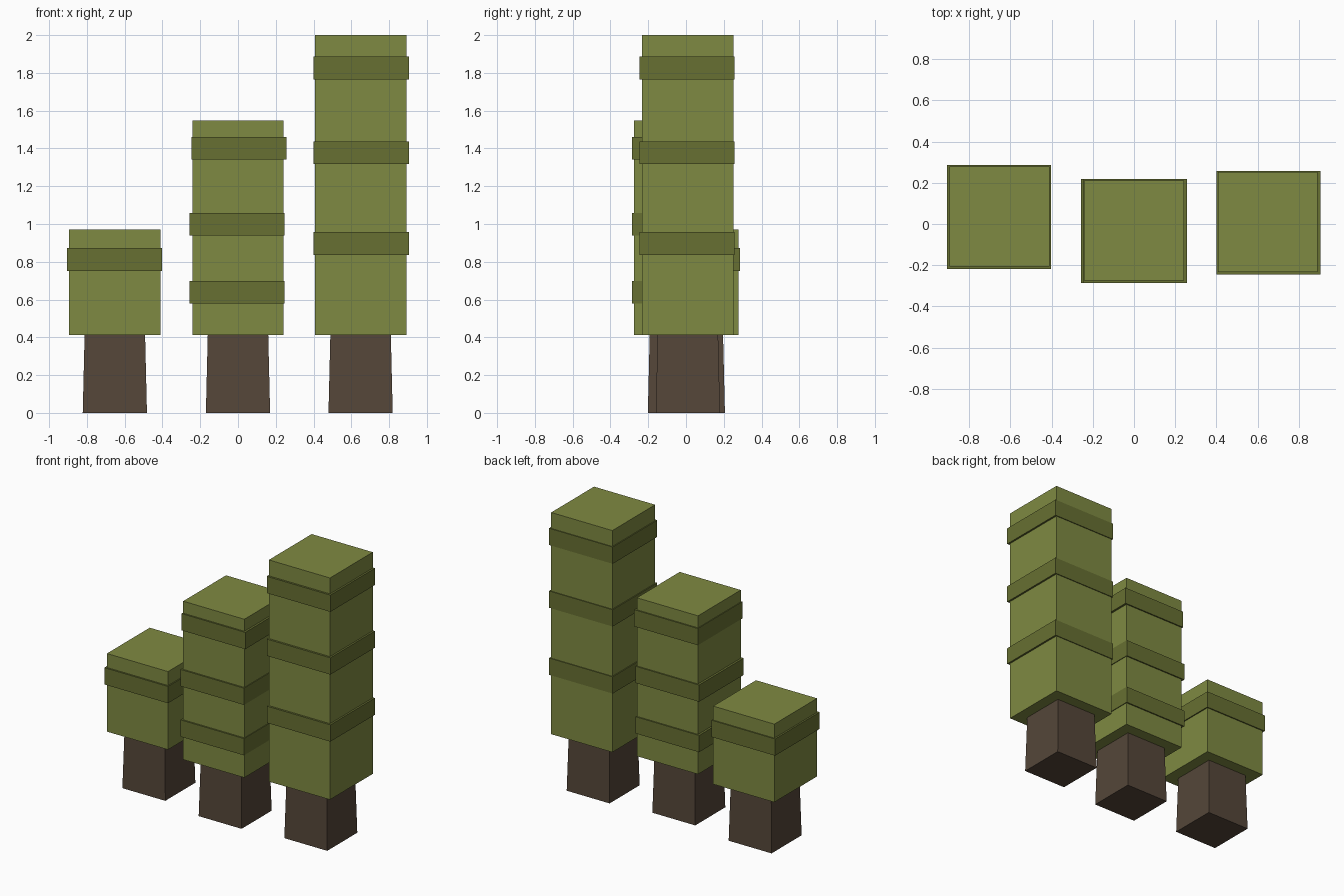
import bpy, bmesh

if "Cube" in bpy.data.objects:
    bpy.data.objects.remove(bpy.data.objects["Cube"])


def material(name, rgb):
    m = bpy.data.materials.new(name)
    m.diffuse_color = (*rgb, 1)
    m.use_nodes = True
    m.node_tree.nodes["Principled BSDF"].inputs["Base Color"].default_value = m.diffuse_color
    return m


LEAF = material("leaf_green", (0.212, 0.254, 0.054))
BAND = material("dark_leaf_green", (0.136, 0.162, 0.032))
BARK = material("bark_brown", (0.09, 0.061, 0.041))


def block(name, mat, x, y, z0, z1, half, half_top=None):
    """Square block from z0 to z1, optionally tapered to half_top."""
    bm = bmesh.new()
    bmesh.ops.create_cube(bm, size=2)
    for v in bm.verts:
        top = v.co.z > 0
        h = half_top if top and half_top else half
        v.co = (v.co.x * h, v.co.y * h, z1 - z0 if top else 0)
    mesh = bpy.data.meshes.new(name)
    bm.to_mesh(mesh)
    bm.free()
    mesh.materials.append(mat)
    ob = bpy.data.objects.new(name, mesh)
    ob.location = (x, y, z0)
    bpy.context.collection.objects.link(ob)


# Each shrub: name, centre, top height, bands as (dx, dy, bottom)
SHRUBS = [
    ("short", -0.652, 0.036, 0.972, [(-0.002, -0.002, 0.752)]),
    ("medium", 0.0, -0.032, 1.547,
     [(-0.005, -0.001, 0.578), (-0.005, -0.001, 0.939), (0.005, -0.001, 1.341)]),
    ("tall", 0.649, 0.010, 2.0,
     [(0.003, -0.004, 0.837), (0.003, -0.004, 1.317), (0.003, -0.004, 1.766)]),
]

for name, x, y, top, bands in SHRUBS:
    # Tapered trunk, leafy column, then darker growth bands
    block(name + "_trunk", BARK, x, y, 0, 0.415, 0.17, 0.16)
    block(name + "_foliage", LEAF, x, y, 0.413, top, 0.242)
    for i, (dx, dy, z) in enumerate(bands, 1):
        block(f"{name}_foliage_band_{i}", BAND, x + dx, y + dy, z, z + 0.12, 0.252)
